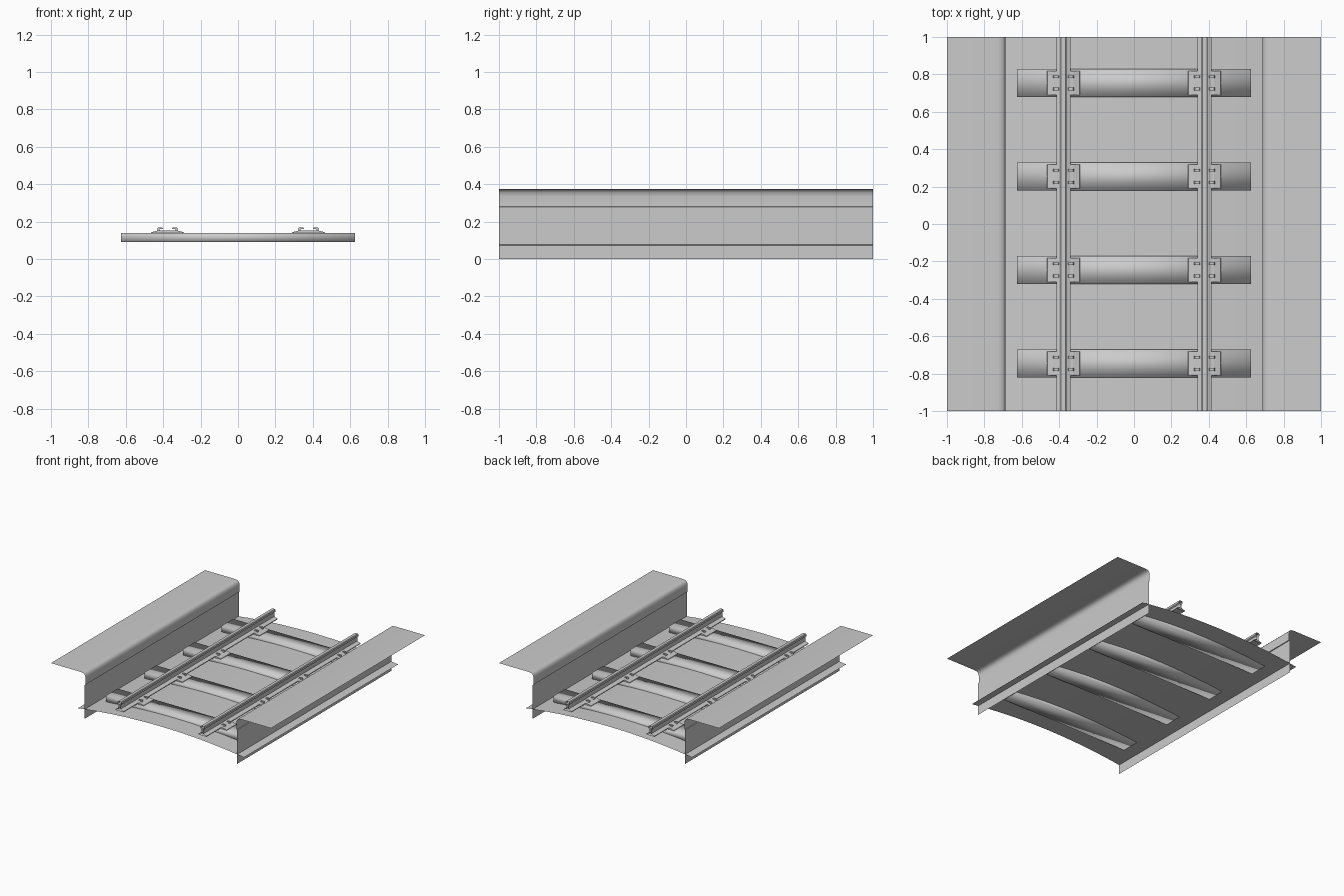
import bpy, bmesh, math

if "Cube" in bpy.data.objects:
    bpy.data.objects.remove(bpy.data.objects["Cube"])


def make(name, bm, angle=None):
    bmesh.ops.recalc_face_normals(bm, faces=bm.faces[:])
    me = bpy.data.meshes.new(name)
    bm.to_mesh(me)
    bm.free()
    ob = bpy.data.objects.new(name, me)
    bpy.context.collection.objects.link(ob)
    if angle:
        bpy.ops.object.select_all(action='DESELECT')
        bpy.context.view_layer.objects.active = ob
        ob.select_set(True)
        bpy.ops.object.shade_smooth_by_angle(angle=math.radians(angle))
    return ob


def sweep(bm, pts, y0, y1, closed=False, cap=False):
    """Run an x-z profile along y, open-ended unless capped."""
    a = [bm.verts.new((x, y0, z)) for x, z in pts]
    b = [bm.verts.new((x, y1, z)) for x, z in pts]
    n = len(pts)
    for i in range(n if closed else n - 1):
        j = (i + 1) % n
        bm.faces.new((a[i], a[j], b[j], b[i]))
    if cap:
        bm.faces.new(a)
        bm.faces.new(b[::-1])


# Arched ballast bed, a single open sheet
bm = bmesh.new()
N = 10
bed = [(x, 0.07 + 0.052 * (1 - (x / 0.755) ** 2))
       for x in (-0.755 + 1.51 * i / N for i in range(N + 1))]
sweep(bm, bed, -1, 1)
for f in bm.faces:
    if f.normal.z < 0:
        f.normal_flip()
make("ballast_bed", bm, 30)

# Platforms: slab with rounded lip, and retaining wall below
for side, s in (("left", -1), ("right", 1)):
    bm = bmesh.new()
    lip = [(1.0, 0.375), (0.73, 0.375), (0.703, 0.371), (0.69, 0.358),
           (0.686, 0.335), (0.687, 0.28)]
    sweep(bm, [(s * x, z) for x, z in lip], -1, 1)
    make(side + "_platform", bm, 60)
    bm = bmesh.new()
    sweep(bm, [(s * 0.687, 0.28), (s * 0.693, 0.278), (s * 0.693, 0)], -1, 1)
    make(side + "_wall", bm)

# Rails: open-ended flat-bottom section
half = [(0.037, 0.147), (0.037, 0.153), (0.007, 0.164), (0.007, 0.198),
        (0.017, 0.204), (0.017, 0.220), (0.012, 0.225)]
section = half + [(-x, z) for x, z in reversed(half)]
for side, s in (("left", -1), ("right", 1)):
    bm = bmesh.new()
    sweep(bm, [(s * 0.377 + x, z) for x, z in section], -1, 1, closed=True)
    make(side + "_rail", bm)

# Sleepers with base plates and rail clips
plate = [(-0.088, 0.138), (-0.086, 0.144), (-0.05, 0.153),
         (0.05, 0.153), (0.086, 0.144), (0.088, 0.138)]
clip = [(0.024, 0.160), (0.027, 0.168), (0.051, 0.168), (0.056, 0.161),
        (0.050, 0.150), (0.042, 0.150), (0.043, 0.160)]
for i in range(4):
    y = 0.755 - 0.5 * i
    bm = bmesh.new()
    sweep(bm, [(-0.625, 0.09), (0.625, 0.09), (0.625, 0.14), (-0.625, 0.14)],
          y - 0.075, y + 0.075, closed=True, cap=True)
    make(f"sleeper_{i + 1}", bm, 100)
    bm = bmesh.new()
    bc = bmesh.new()
    for s in (-1, 1):
        cx = s * 0.377
        sweep(bm, [(cx + x, z) for x, z in plate], y - 0.064, y + 0.064, True, True)
        for t in (-1, 1):
            for dy in (-0.033, 0.033):
                sweep(bc, [(cx + t * x, z) for x, z in clip],
                      y + dy - 0.007, y + dy + 0.007, True, True)
    make(f"base_plates_{i + 1}", bm)
    make(f"rail_clips_{i + 1}", bc)
